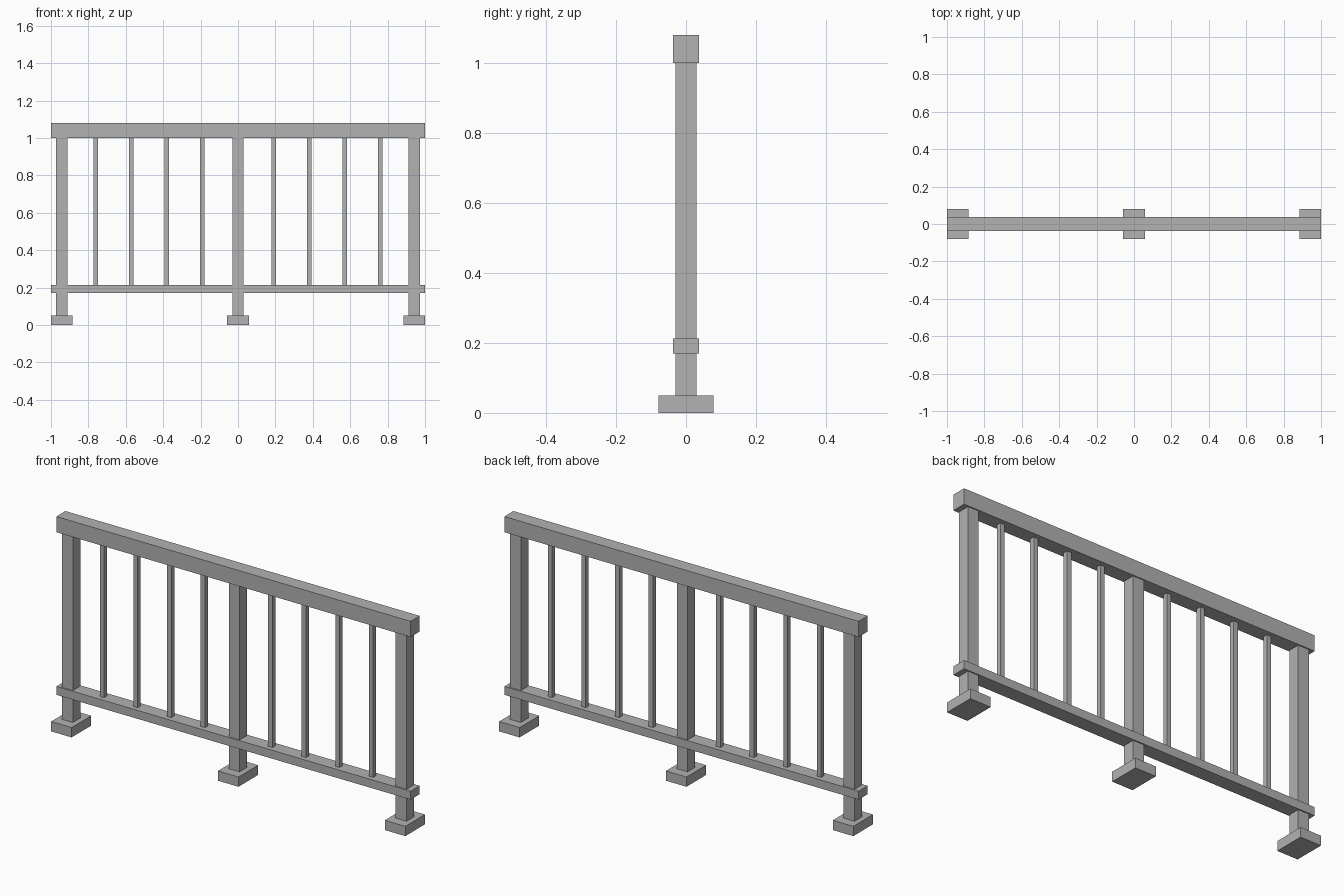
import bpy
import bmesh
from mathutils import Matrix, Vector

cube = bpy.data.objects.get("Cube")
if cube:
    bpy.data.objects.remove(cube, do_unlink=True)

# One plain grey for the whole railing
GREY = (0.445, 0.445, 0.445, 1.0)
grey = bpy.data.materials.new("plain_grey")
grey.use_nodes = True
grey.diffuse_color = GREY
grey.node_tree.nodes["Principled BSDF"].inputs["Base Color"].default_value = GREY


def box(name, x, width, depth, bottom, top):
    """Flat-sided bar centred on x and y = 0, between two heights."""
    bm = bmesh.new()
    place = Matrix.Translation(Vector((x, 0, (bottom + top) / 2)))
    scale = Matrix.Diagonal((width, depth, top - bottom, 1))
    bmesh.ops.create_cube(bm, size=1, matrix=place @ scale)
    mesh = bpy.data.meshes.new(name)
    bm.to_mesh(mesh)
    bm.free()
    mesh.materials.append(grey)
    obj = bpy.data.objects.new(name, mesh)
    bpy.context.collection.objects.link(obj)
    return obj


RAIL_BOTTOM, RAIL_TOP = 0.17, 0.213
HANDRAIL_BOTTOM, HANDRAIL_TOP = 1.0, 1.08
FOOT_TOP = 0.05
POST_X = 0.942
SPACING = 0.19

# Long horizontal rails
box("top_rail", 0, 2, 0.073, HANDRAIL_BOTTOM, HANDRAIL_TOP)
box("bottom_rail", 0, 2, 0.073, RAIL_BOTTOM, RAIL_TOP)

# Posts on square-edged feet
for side, x in (("right", -POST_X), ("middle", 0), ("left", POST_X)):
    box(side + "_foot", x, 0.116, 0.158, 0, FOOT_TOP)
    box(side + "_post", x, 0.061, 0.061, FOOT_TOP, HANDRAIL_BOTTOM)

# Thin balusters, four in each bay
for side, sign in (("right", -1), ("left", 1)):
    for i in range(1, 5):
        box(f"{side}_baluster_{i}", sign * i * SPACING, 0.024, 0.024,
            RAIL_TOP, HANDRAIL_BOTTOM)
